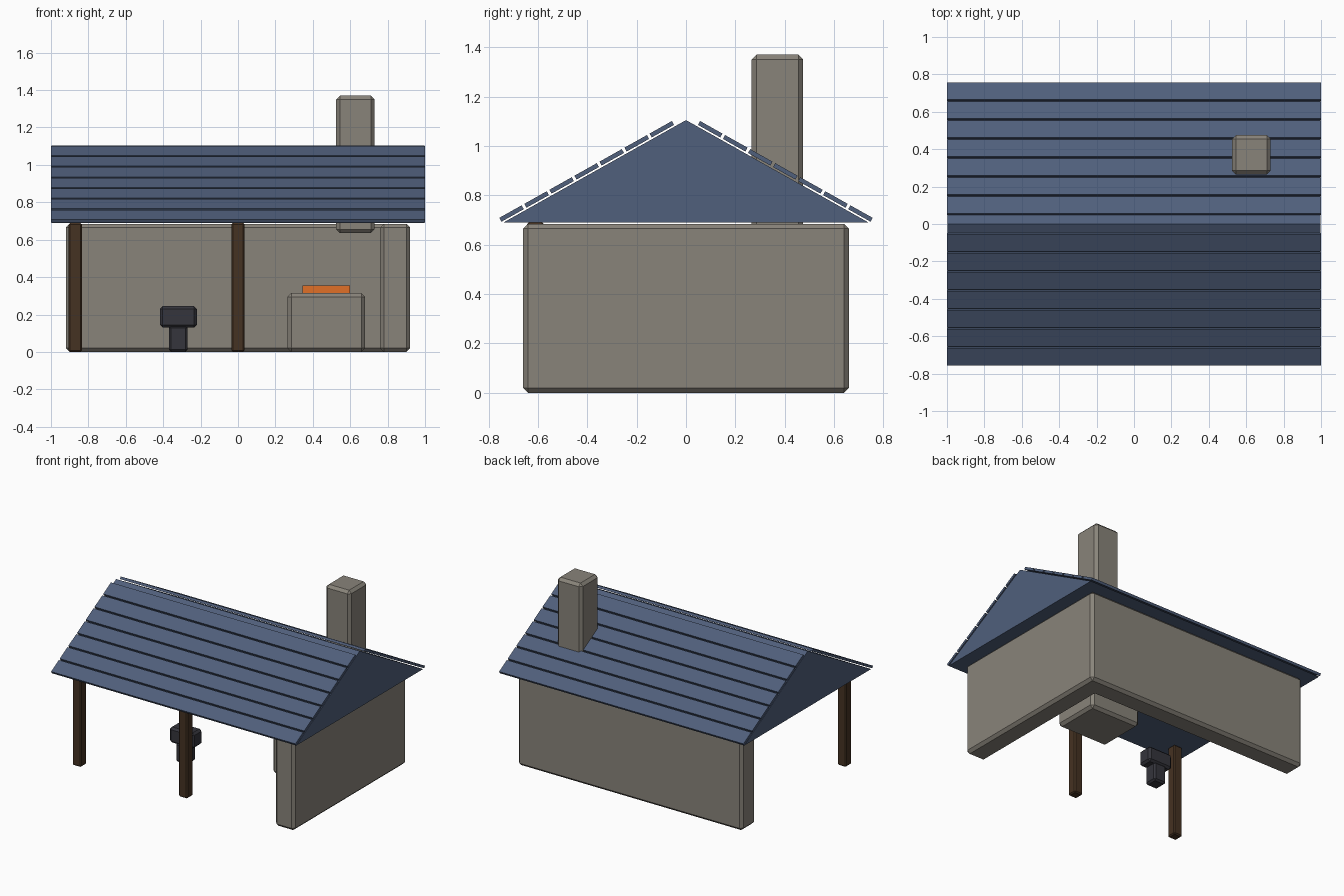
import bpy, bmesh
from math import atan
from mathutils import Matrix

if "Cube" in bpy.data.objects:
    bpy.data.objects.remove(bpy.data.objects["Cube"])


def material(name, r, g, b):
    m = bpy.data.materials.new(name)
    m.diffuse_color = (r, g, b, 1)
    m.use_nodes = True
    m.node_tree.nodes["Principled BSDF"].inputs["Base Color"].default_value = m.diffuse_color
    return m


STONE = material("stone", 0.25, 0.23, 0.195)
SLATE = material("slate", 0.08, 0.115, 0.2)
WOOD = material("wood", 0.06, 0.032, 0.016)
IRON = material("iron", 0.035, 0.035, 0.045)
EMBER = material("ember", 0.75, 0.16, 0.02)


def finish(name, bm, mat):
    bmesh.ops.recalc_face_normals(bm, faces=bm.faces)
    mesh = bpy.data.meshes.new(name)
    bm.to_mesh(mesh)
    bm.free()
    mesh.materials.append(mat)
    ob = bpy.data.objects.new(name, mesh)
    bpy.context.collection.objects.link(ob)
    return ob


def box(name, x, y, z, mat, bevel=0.0, tilt=0.0):
    """Box from (min, max) ranges, tilted about its own x axis."""
    ranges = (x, y, z)
    bm = bmesh.new()
    bmesh.ops.create_cube(bm, size=1)
    bmesh.ops.scale(bm, vec=[b - a for a, b in ranges], verts=bm.verts)
    bmesh.ops.rotate(bm, matrix=Matrix.Rotation(tilt, 3, 'X'), verts=bm.verts)
    ob = finish(name, bm, mat)
    ob.location = [(a + b) / 2 for a, b in ranges]
    if bevel:
        mod = ob.modifiers.new("bevel", 'BEVEL')
        mod.width = bevel
        mod.segments = 1
    return ob


# stone walls
box("back_wall", (-0.92, 0.92), (0.50, 0.66), (0, 0.685), STONE, 0.02)
box("right_wall", (0.76, 0.92), (-0.66, 0.66), (0, 0.685), STONE, 0.02)

# front posts
for name, x in (("left_post", -0.87), ("middle_post", 0.0)):
    box(name, (x - 0.035, x + 0.035), (-0.645, -0.575), (0, 0.69), WOOD, 0.008)

# solid gable roof
APEX, EAVE, HALF = 1.105, 0.69, 0.74
bm = bmesh.new()
gable = bm.faces.new([bm.verts.new((-0.997, y, z)) for y, z in
                      ((-HALF, EAVE), (HALF, EAVE), (0, APEX))])
ext = bmesh.ops.extrude_face_region(bm, geom=[gable], use_keep_orig=True)
bmesh.ops.translate(bm, vec=(1.994, 0, 0),
                    verts=[v for v in ext["geom"] if isinstance(v, bmesh.types.BMVert)])
finish("roof_body", bm, SLATE)

# overlaid roof planks on both slopes
slope = (APEX - EAVE) / HALF
for side, label in ((-1, "front"), (1, "back")):
    for i in range(7):
        y = 0.098 + 0.1015 * i
        z = APEX - slope * y + 0.018
        box(f"{label}_roof_plank_{i + 1}", (-1, 1),
            (side * y - 0.052, side * y + 0.052), (z - 0.009, z + 0.009),
            SLATE, tilt=-side * atan(slope))

# chimney, hearth and embers
box("chimney", (0.525, 0.73), (0.265, 0.475), (0.635, 1.37), STONE, 0.02)
box("hearth", (0.265, 0.68), (0.015, 0.375), (0, 0.315), STONE, 0.02)
box("embers", (0.345, 0.60), (0.085, 0.305), (0.295, 0.355), EMBER)

# anvil
box("anvil_base", (-0.37, -0.27), (-0.205, -0.105), (0, 0.14), IRON, 0.012)
box("anvil_top", (-0.418, -0.22), (-0.21, -0.10), (0.13, 0.245), IRON, 0.015)
